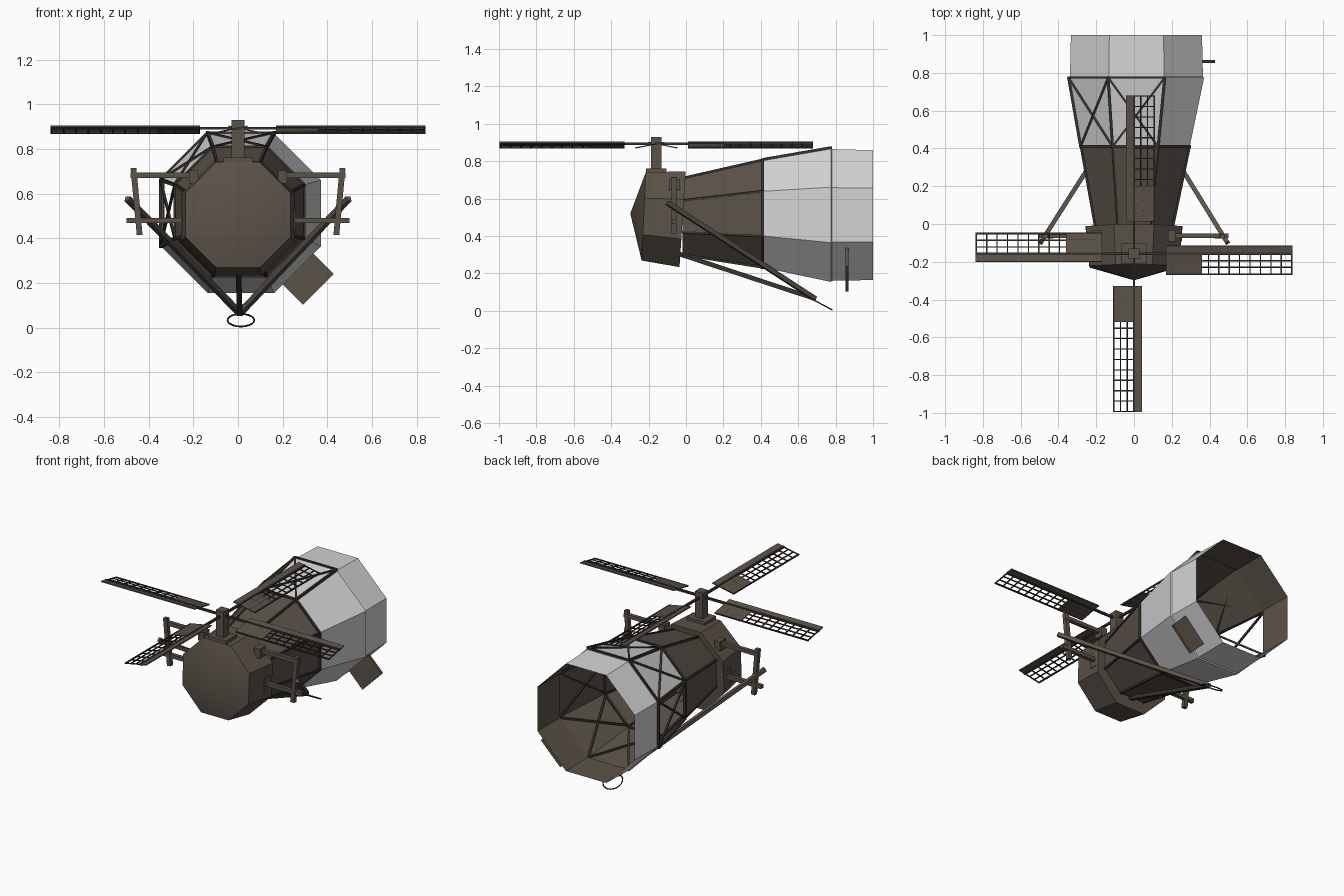
import bpy, bmesh, math
from mathutils import Vector, Matrix

cube = bpy.data.objects.get("Cube")
if cube:
    bpy.data.objects.remove(cube, do_unlink=True)


def material(name, rgb):
    m = bpy.data.materials.new(name)
    m.use_nodes = True
    m.diffuse_color = (*rgb, 1)
    m.node_tree.nodes["Principled BSDF"].inputs["Base Color"].default_value = (*rgb, 1)
    return m


WHITE = material("pale plaster", (0.66, 0.66, 0.66))
BROWN = material("weathered wood", (0.105, 0.085, 0.066))
DARK = material("dark timber", (0.04, 0.034, 0.028))


def finish(name, bm, mat, smooth=False):
    bmesh.ops.recalc_face_normals(bm, faces=bm.faces)
    me = bpy.data.meshes.new(name)
    bm.to_mesh(me)
    bm.free()
    me.materials.append(mat)
    ob = bpy.data.objects.new(name, me)
    bpy.context.collection.objects.link(ob)
    if smooth:
        bpy.ops.object.select_all(action="DESELECT")
        ob.select_set(True)
        bpy.context.view_layer.objects.active = ob
        bpy.ops.object.shade_smooth_by_angle(angle=math.radians(20))
    return ob


def box(bm, centre, size, rot=Matrix()):
    bmesh.ops.create_cube(bm, size=1, matrix=Matrix.Translation(centre) @ rot @ Matrix.Diagonal((*size, 1)))


def bar(bm, p, q, w):
    p, q = Vector(p), Vector(q)
    d = q - p
    box(bm, (p + q) / 2, (w, w, d.length), d.to_track_quat("Z", "Y").to_matrix().to_4x4())


def corner(ring, k, grow=0.0):
    """Corner k of an octagon ring: (y, apothem, centre x, centre z, lean)."""
    y, a, cx, cz, lean = ring
    ang = math.radians(22.5 + 45 * k)
    r = (a + grow) / math.cos(math.pi / 8)
    return Vector((cx + r * math.cos(ang), y + lean * math.sin(ang), cz + r * math.sin(ang)))


def loft(bm, rings, skip=()):
    loops = [[bm.verts.new(corner(r, k)) for k in range(8)] for r in rings]
    for s in range(len(loops) - 1):
        for k in range(8):
            if (s, k) not in skip:
                n = (k + 1) % 8
                bm.faces.new((loops[s][k], loops[s][n], loops[s + 1][n], loops[s + 1][k]))
    return loops


NECK = (-0.02, 0.205, 0.0, 0.505, 0)
WAIST = (0.41, 0.288, 0.007, 0.52, 0)
SKIRT = (0.775, 0.358, 0.013, 0.513, 0)
STEP = (0.78, 0.352, 0.013, 0.513, 0)
FOOT = (1.0, 0.347, 0.013, 0.512, 0)
TOP, UPPER_SIDE, OPEN_SIDE = 1, 2, 3

# Octagonal tower: wooden upper part, pale lower part with one open side
bm = bmesh.new()
loft(bm, [NECK, WAIST])
finish("upper_tower", bm, BROWN)

bm = bmesh.new()
loft(bm, [WAIST, SKIRT, STEP, FOOT], skip={(0, OPEN_SIDE)})
finish("lower_tower_wall", bm, WHITE)


def inset(ring):
    return (ring[0], ring[1] - 0.01, *ring[2:])


bm = bmesh.new()
loft(bm, [WAIST, inset(SKIRT), inset(STEP), FOOT], skip={(0, OPEN_SIDE)})
finish("tower_lining", bm, BROWN)

# Timber frame: bared braces on the worn sides, inner braces elsewhere
bm = bmesh.new()
for k in range(8):
    bare = k in (TOP, UPPER_SIDE, OPEN_SIDE)
    grow = 0.002 if bare else -0.012
    a, b = corner(WAIST, k, grow), corner(WAIST, k + 1, grow)
    c, d = corner(SKIRT, k, grow), corner(SKIRT, k + 1, grow)
    bar(bm, a, d, 0.011)
    bar(bm, b, c, 0.011)
    if bare:
        bar(bm, a, c, 0.014)
        bar(bm, b, d, 0.014)
        bar(bm, c, d, 0.012)
finish("timber_frame", bm, DARK)

# Corner battens and waist trim on the upper tower
bm = bmesh.new()
for k in range(8):
    bar(bm, corner(NECK, k), corner(WAIST, k), 0.012)
    bar(bm, corner(WAIST, k), corner(WAIST, k + 1), 0.016)
finish("corner_battens", bm, DARK)

# Cap with a shallow pointed front
bm = bmesh.new()
front, back = (-0.226, 0.236, 0.0, 0.505, 0.012), (-0.018, 0.256, 0.0, 0.49, 0.018)
loops = loft(bm, [front, back])
tip = bm.verts.new((0, -0.298, 0.52))
for k in range(8):
    bm.faces.new((tip, loops[0][k], loops[0][(k + 1) % 8]))
bm.faces.new(loops[1])
finish("cap", bm, BROWN, smooth=True)

# Rotor post standing on the cap
HUB = Vector((0, -0.158, 0.893))
bm = bmesh.new()
box(bm, (0, HUB.y, 0.83), (0.056, 0.056, 0.2))
box(bm, (0, HUB.y, 0.75), (0.13, 0.11, 0.025))
finish("rotor_post", bm, BROWN)

# Four pitched sails, each turned a quarter around the hub
INNER, BOARD_END, TIP = 0.17, 0.36, 0.838
PITCH = Matrix.Rotation(math.radians(11), 4, "X")
for i in range(4):
    place = Matrix.Translation(HUB) @ Matrix.Rotation(i * math.pi / 2, 4, "Z")
    length, mid = TIP - INNER, (TIP + INNER) / 2

    bm = bmesh.new()
    box(bm, (mid, 0.022, 0), (length, 0.042, 0.007))
    box(bm, ((INNER + BOARD_END) / 2, -0.056, 0), (BOARD_END - INNER, 0.112, 0.006))
    bm.transform(place @ PITCH)
    finish(f"sail_boards_{i + 1}", bm, BROWN)

    bm = bmesh.new()
    for row in range(1, 4):
        y = -0.0365 * row
        bar(bm, (INNER, y, 0), (TIP, y, 0), 0.006 if row < 3 else 0.008)
    for col in range(13):
        x = INNER + 0.003 + col * (length - 0.006) / 12
        bar(bm, (x, -0.112, 0), (x, 0, 0), 0.006)
    bm.transform(place @ PITCH)
    finish(f"sail_lattice_{i + 1}", bm, DARK)

    bm = bmesh.new()
    bar(bm, (0, 0, 0), (TIP, 0, 0), 0.013)
    bm.transform(place)
    finish(f"sail_stock_{i + 1}", bm, DARK)

# Side brackets and the tail braces, mirrored left and right
TAIL = Vector((0.008, 0.69, 0.065))
for side, s in (("left", 1), ("right", -1)):
    bm = bmesh.new()
    bar(bm, (s * 0.18, -0.062, 0.683), (s * 0.48, -0.062, 0.683), 0.024)
    bar(bm, (s * 0.2, -0.062, 0.48), (s * 0.5, -0.062, 0.48), 0.024)
    bar(bm, (s * 0.468, -0.065, 0.715), (s * 0.44, -0.065, 0.415), 0.026)
    box(bm, (s * 0.24, -0.062, 0.48), (0.03, 0.06, 0.09))
    box(bm, (s * 0.2, -0.062, 0.675), (0.04, 0.06, 0.06))
    finish(f"{side}_bracket", bm, BROWN)

    bm = bmesh.new()
    bar(bm, (s * 0.495, -0.1, 0.578), TAIL, 0.024)
    finish(f"{side}_tail_brace", bm, BROWN)

bm = bmesh.new()
bar(bm, (0, -0.04, 0.305), TAIL, 0.024)
finish("tail_pole", bm, DARK)

# Tilted hauling ring at the end of the tail pole
bpy.ops.mesh.primitive_torus_add(major_radius=0.06, minor_radius=0.004, major_segments=20,
                                 minor_segments=6, location=(0.013, 0.728, 0.034),
                                 rotation=(math.radians(-28), 0, 0))
ring = bpy.context.object
ring.name = "hauling_ring"
ring.data.materials.append(DARK)

# Plate standing out from the lower side of the foot
bm = bmesh.new()
box(bm, (0.312, 0.86, 0.22), (0.195, 0.016, 0.135), Matrix.Rotation(math.radians(-45), 4, "Y"))
finish("foot_plate", bm, BROWN)
